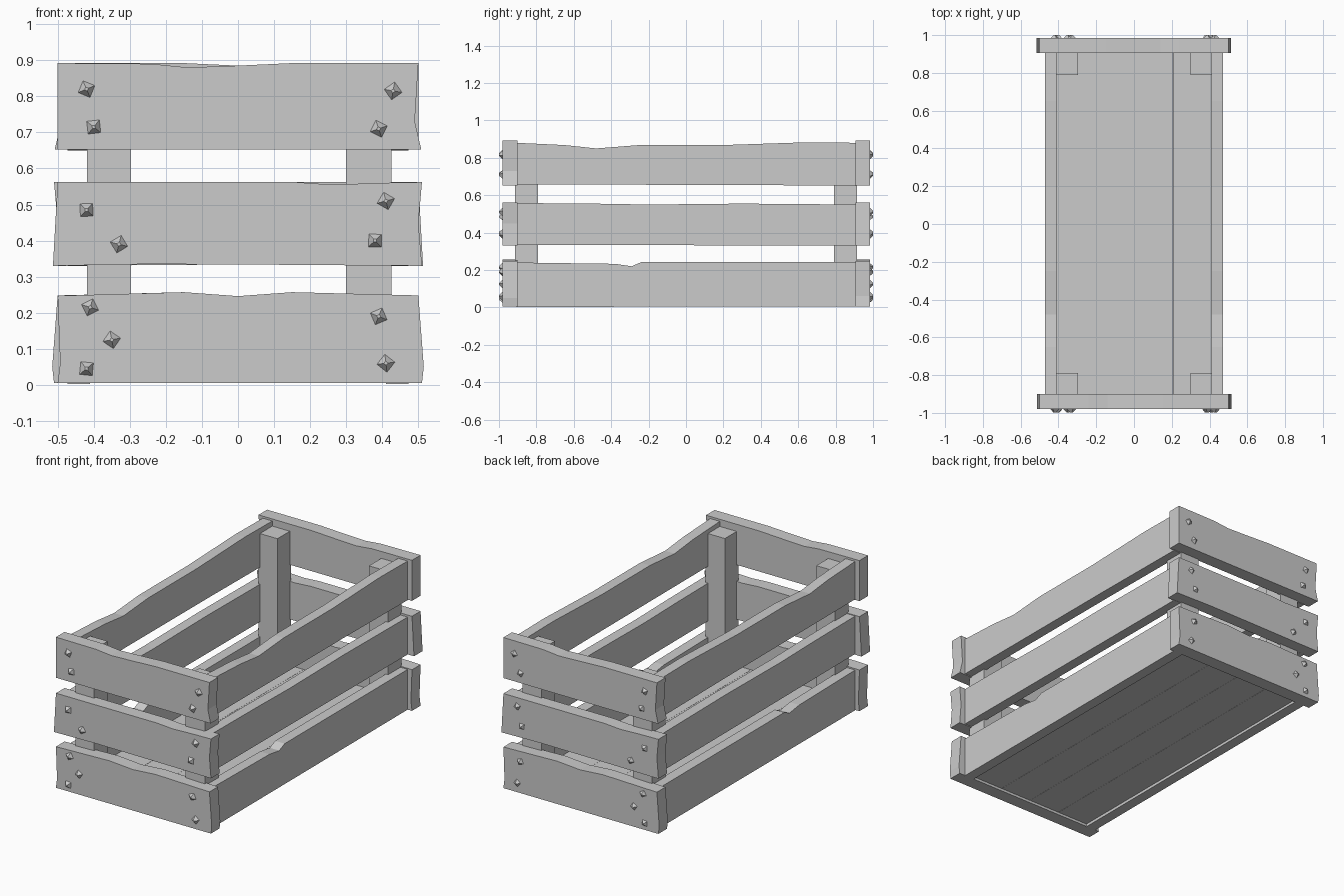
import bpy, bmesh, math
from mathutils import Vector, Matrix

if "Cube" in bpy.data.objects:
    bpy.data.objects.remove(bpy.data.objects["Cube"])


def finish(name, bm):
    bmesh.ops.recalc_face_normals(bm, faces=bm.faces)
    me = bpy.data.meshes.new(name)
    bm.to_mesh(me)
    bm.free()
    ob = bpy.data.objects.new(name, me)
    bpy.context.collection.objects.link(ob)
    return ob


def plank(name, outline, place, depth):
    """Extrude a closed (u, z) outline; place(u, z) gives the 3D point."""
    bm = bmesh.new()
    face = bm.faces.new([bm.verts.new(place(u, z)) for u, z in outline])
    ext = bmesh.ops.extrude_face_region(bm, geom=[face])
    moved = [g for g in ext["geom"] if isinstance(g, bmesh.types.BMVert)]
    bmesh.ops.translate(bm, verts=moved, vec=Vector(depth))
    return finish(name, bm)


def box(name, lo, hi):
    return plank(name, [(lo[0], lo[2]), (hi[0], lo[2]), (hi[0], hi[2]), (lo[0], hi[2])],
                 lambda u, z: (u, lo[1], z), (0, hi[1] - lo[1], 0))


# Worn end boards, bottom to top, as outlines in x and z
end_outlines = {
    "bottom": [(-0.50, 0.005), (0.51, 0.005), (0.515, 0.05), (0.50, 0.248), (0.15, 0.257),
               (0.0, 0.246), (-0.15, 0.257), (-0.50, 0.247), (-0.493, 0.06)],
    "middle": [(-0.513, 0.33), (-0.25, 0.335), (0.12, 0.333), (0.51, 0.33), (0.50, 0.45),
               (0.51, 0.562), (0.40, 0.56), (0.26, 0.555), (0.16, 0.562), (-0.50, 0.562)],
    "top": [(-0.50, 0.653), (0.508, 0.653), (0.49, 0.73), (0.50, 0.892), (0.15, 0.892),
            (0.0, 0.885), (-0.14, 0.88), (-0.24, 0.89), (-0.50, 0.892)],
}
for tier, outline in end_outlines.items():
    plank(f"front_board_{tier}", outline, lambda u, z: (u, -0.98, z), (0, 0.08, 0))
    plank(f"back_board_{tier}", outline, lambda u, z: (-u, 0.985, z), (0, -0.08, 0))

# Worn long side boards, as outlines in y and z
side_outlines = {
    "bottom": [(-0.905, 0.003), (0.91, 0.005), (0.91, 0.242), (-0.24, 0.242), (-0.29, 0.22),
               (-0.38, 0.233), (-0.905, 0.24)],
    "middle": [(-0.905, 0.335), (0.91, 0.33), (0.91, 0.55), (0.30, 0.555), (-0.20, 0.55),
               (-0.50, 0.555), (-0.905, 0.558)],
    "top": [(-0.905, 0.657), (0.30, 0.655), (0.91, 0.65), (0.91, 0.88), (0.65, 0.883),
            (0.20, 0.868), (-0.25, 0.868), (-0.48, 0.85), (-0.65, 0.868), (-0.905, 0.88)],
}
for tier, outline in side_outlines.items():
    for side, s in (("left", -1), ("right", 1)):
        plank(f"{side}_board_{tier}", outline, lambda u, z: (s * 0.41, u, z), (s * 0.062, 0, 0))

# Inner corner posts
for side, x0, x1 in (("left", -0.418, -0.296), ("right", 0.30, 0.425)):
    for end, s in (("front", -1), ("back", 1)):
        ys = sorted((s * 0.79, s * 0.915))
        box(f"{end}_{side}_post", (x0, ys[0], 0.02), (x1, ys[1], 0.85))

# Floor slats
for i in range(4):
    x = -0.412 + i * 0.206
    box(f"floor_slat_{i + 1}", (x, -0.905, 0.02), (x + 0.205, 0.91, 0.06))

# Four-sided nail heads on both ends
nails = [(-0.42, 0.82), (-0.40, 0.715), (0.43, 0.815), (0.39, 0.71),
         (-0.42, 0.485), (-0.33, 0.39), (0.41, 0.51), (0.38, 0.40),
         (-0.41, 0.215), (-0.35, 0.125), (-0.42, 0.045), (0.39, 0.19), (0.41, 0.06)]
for end, s, y in (("front", -1, -0.988), ("back", 1, 0.99)):
    bm = bmesh.new()
    for i, (x, z) in enumerate(nails):
        m = (Matrix.Translation((x, y, z)) @ Matrix.Rotation(-s * math.pi / 2, 4, 'X')
             @ Matrix.Rotation(0.4 + 0.5 * i, 4, 'Z'))
        bmesh.ops.create_cone(bm, cap_ends=True, segments=4, radius1=0.028, radius2=0.006,
                              depth=0.022, matrix=m)
    finish(f"{end}_nails", bm)
